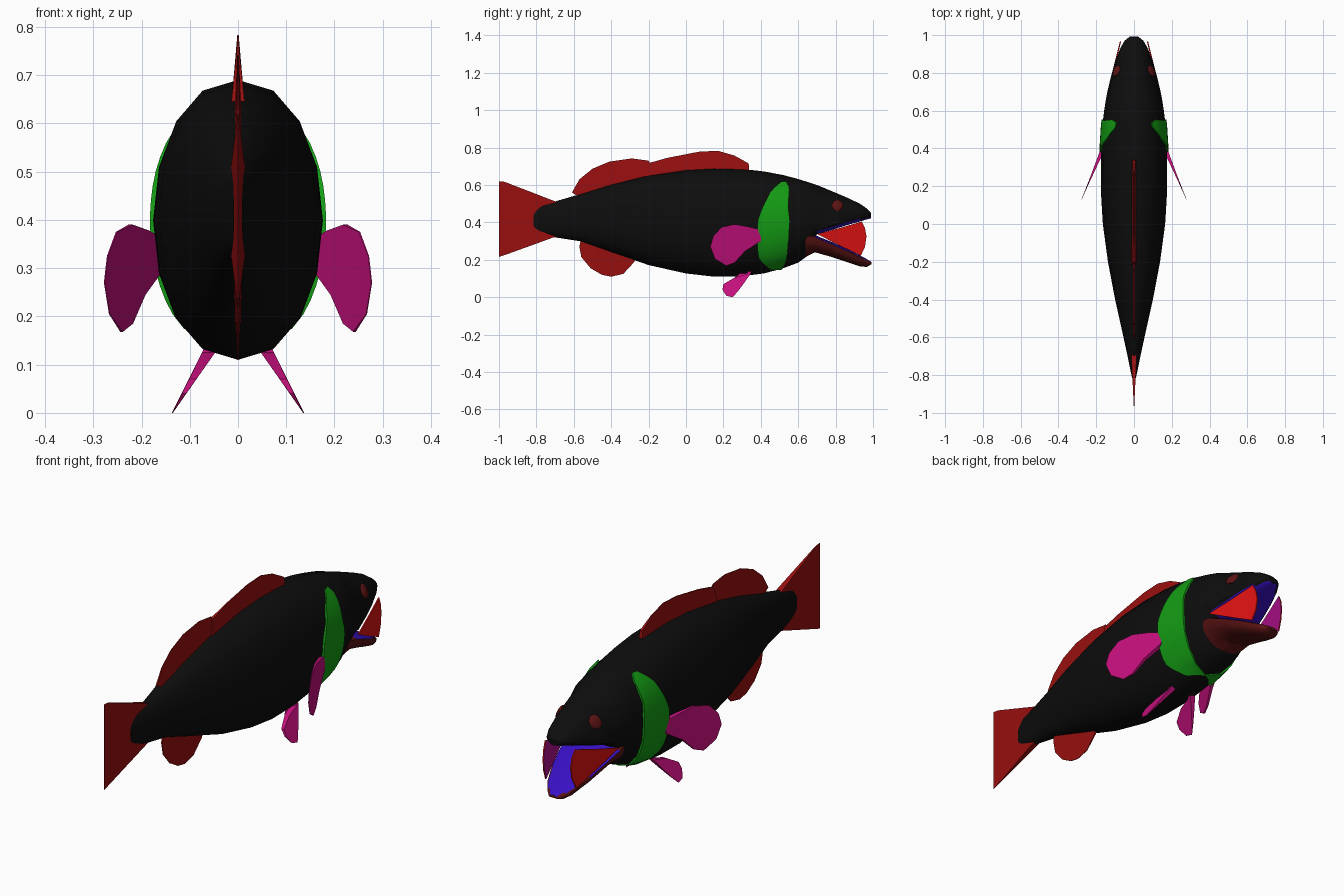
import bpy, bmesh, math

cube = bpy.data.objects.get("Cube")
if cube:
    bpy.data.objects.remove(cube)


def material(name, r, g, b):
    m = bpy.data.materials.new(name)
    m.use_nodes = True
    m.diffuse_color = (r, g, b, 1)
    bsdf = m.node_tree.nodes["Principled BSDF"]
    bsdf.inputs["Base Color"].default_value = (r, g, b, 1)
    bsdf.inputs["Roughness"].default_value = 0.7
    return m


BLACK = material("black skin", .004, .004, .004)
RED = material("fin red", .32, .005, .005)
GREEN = material("gill green", .007, .33, .007)
PINK = material("fin magenta", .55, .005, .2)
BRIGHT = material("cheek red", .72, .006, .006)
BLUE = material("mouth blue", .04, .005, .55)
PURPLE = material("inner cheek magenta", .45, .006, .28)
MAROON = material("dark maroon", .11, .007, .007)


def finish(name, bm, mats, rule=None, angle=40):
    """Turn a bmesh into a named object, with materials chosen by rule."""
    bmesh.ops.recalc_face_normals(bm, faces=bm.faces)
    bm.normal_update()
    if rule:
        for f in bm.faces:
            f.material_index = rule(f)
    mesh = bpy.data.meshes.new(name)
    bm.to_mesh(mesh)
    bm.free()
    for m in mats:
        mesh.materials.append(m)
    ob = bpy.data.objects.new(name, mesh)
    bpy.context.collection.objects.link(ob)
    bpy.ops.object.select_all(action='DESELECT')
    ob.select_set(True)
    bpy.context.view_layer.objects.active = ob
    bpy.ops.object.shade_smooth_by_angle(angle=math.radians(angle))
    return ob


def loft(bm, rows, sides=16):
    """Skin oval sections given as y, half width, top, bottom, middle."""
    rings = []
    for y, w, top, low, mid in rows:
        ring = []
        for i in range(sides):
            a = 2 * math.pi * i / sides
            s, c = math.sin(a), math.cos(a)
            x = math.copysign(abs(s) ** .9, s) * w
            ring.append(bm.verts.new((x, y, mid + c * (top - mid if c > 0 else mid - low))))
        rings.append(ring)
    for a, b in zip(rings, rings[1:]):
        for i in range(sides):
            j = (i + 1) % sides
            bm.faces.new((a[i], a[j], b[j], b[i]))
    bm.faces.new(rings[0])
    bm.faces.new(rings[-1])


def lerp_rows(rows, t):
    """Interpolate table rows on their first column."""
    rows = sorted(rows)
    for a, b in zip(rows, rows[1:]):
        if t <= b[0]:
            k = (t - a[0]) / (b[0] - a[0])
            return [p + (q - p) * k for p, q in zip(a, b)]
    return rows[-1]


def blade(name, outline, place, thick, mats, rule=None):
    """Thin plate over a y-z outline; place gives x, thick gives half thickness."""
    bm = bmesh.new()
    sides = []
    for s in (1, -1):
        sides.append([bm.verts.new((place(y, z) + s * thick(y, z), y, z)) for y, z in outline])
    a, b = sides
    bm.faces.new(a)
    bm.faces.new(b[::-1])
    for i in range(len(a)):
        j = (i + 1) % len(a)
        bm.faces.new((a[i], b[i], b[j], a[j]))
    bmesh.ops.triangulate(bm, faces=[f for f in bm.faces if len(f.verts) > 4])
    return finish(name, bm, mats, rule)


# Body with the upper head; the mouth roof is the flat underside of the snout
trunk = [(-.815, .010, .465, .355), (-.78, .018, .495, .34), (-.7, .034, .512, .32),
         (-.57, .062, .55, .3), (-.4, .1, .603, .24), (-.2, .138, .653, .172),
         (0, .165, .682, .127), (.15, .174, .69, .11), (.3, .176, .686, .112),
         (.42, .174, .672, .128), (.52, .168, .653, .155), (.6, .158, .632, .185),
         (.67, .147, .61, .235)]
body_rows = [(y, w, t, b, (t + b) / 2) for y, w, t, b in trunk]
snout = [(.7, .141, .6, .338), (.78, .122, .567, .36), (.86, .1, .533, .385),
         (.93, .073, .5, .405), (.97, .05, .472, .417), (.99, .025, .45, .422)]
body_rows += [(y, w, t, b, b + .025) for y, w, t, b in snout]
bm = bmesh.new()
loft(bm, body_rows)
finish("body", bm, [BLACK, BLUE],
       lambda f: int(f.calc_center_median().y > .69 and f.normal.z < -.8))

# Lower jaw, with the mouth floor on its upper side
jaw = [(.64, .13, .34, .215), (.69, .138, .332, .24), (.78, .12, .295, .215),
       (.86, .1, .258, .188), (.93, .073, .224, .165), (.965, .05, .205, .162),
       (.992, .022, .188, .176)]
bm = bmesh.new()
loft(bm, [(y, w, t, b, t - .012) for y, w, t, b in jaw])
finish("lower_jaw", bm, [MAROON, BLUE],
       lambda f: int(f.calc_center_median().y > .69 and f.normal.z > .7))

# Unpaired fins, thick at the body and sharp at the rim
front_dorsal = [(-.22, .63), (-.2, .717), (-.1, .745), (.07, .778), (.17, .783),
                (.26, .757), (.335, .715), (.34, .66)]
rear_dorsal = [(-.56, .53), (-.61, .56), (-.57, .63), (-.5, .687), (-.41, .725),
               (-.29, .742), (-.2, .73), (-.17, .66), (-.2, .63), (-.4, .58)]
anal = [(-.56, .32), (-.57, .27), (-.56, .215), (-.51, .155), (-.45, .12), (-.4, .11),
        (-.335, .125), (-.275, .19), (-.27, .23), (-.4, .27)]
tail = [(-.68, .505), (-.97, .617), (-1, .62), (-1, .215), (-.97, .225), (-.68, .33),
        (-.66, .42)]


def centre(y, z):
    return 0


blade("front_dorsal_fin", front_dorsal, centre, lambda y, z: max(.0015, .1 * (.78 - z)), [RED])
blade("rear_dorsal_fin", rear_dorsal, centre,
      lambda y, z: max(.0015, .09 * (lerp_rows(trunk, y)[2] + .06 - z)), [RED])
blade("anal_fin", anal, centre,
      lambda y, z: max(.0015, .09 * (z - lerp_rows(trunk, y)[3] + .06)), [RED])
blade("tail_fin", tail, centre, lambda y, z: max(.001, .05 * (y + .98)), [RED])

pectoral = [(.4, .36), (.33, .378), (.26, .39), (.19, .375), (.145, .325), (.13, .27),
            (.155, .205), (.215, .168), (.26, .185), (.315, .245), (.4, .3)]
pelvic = [(.33, .16), (.33, .125), (.26, .105), (.2, .07), (.195, .04), (.215, .008),
          (.25, 0), (.28, .035), (.31, .075), (.345, .125), (.36, .16)][::-1]
cheek = [(.7, .338), (.83, .372), (.94, .405), (.957, .37), (.965, .325), (.957, .27),
         (.935, .222), (.83, .272)]
# Gill cover edges: height, rear y, front y
gill = [(.15, .455, .51), (.165, .43, .525), (.215, .385, .54), (.33, .38, .55),
        (.42, .385, .555), (.48, .41, .545), (.56, .45, .552), (.6, .49, .552),
        (.615, .51, .535)]

for side, label in ((1, "left"), (-1, "right")):
    # Paired fins
    blade(label + "_pectoral_fin", pectoral, lambda y, z: side * (.172 + .42 * (.38 - y)),
          lambda y, z: max(.001, .05 * (y - .16)), [PINK])
    blade(label + "_pelvic_fin", pelvic, lambda y, z: side * (.058 + .6 * (.13 - z)),
          lambda y, z: max(.001, .11 * z), [PINK])

    # Cheek skin stretched between the jaws
    blade(label + "_cheek", cheek, lambda y, z: side * (.138 - .25 * (y - .7)),
          lambda y, z: .003, [BRIGHT, PURPLE], lambda f: int(f.normal.x * side < -.3))

    # Gill cover wrapped over the body
    bm = bmesh.new()
    grid = []
    for i in range(17):
        z, back, front = lerp_rows(gill, .15 + .465 * i / 16)
        line = []
        for j in range(6):
            y = back + (front - back) * j / 5
            _, w, top, low, mid = lerp_rows(body_rows, y)
            u = (z - mid) / (top - mid)
            x = w * max(0, 1 - u * u) ** .45
            line.append(bm.verts.new((side * x * 1.045, y, mid + (z - mid) * 1.02)))
        grid.append(line)
    for a, b in zip(grid, grid[1:]):
        for j in range(5):
            bm.faces.new((a[j], a[j + 1], b[j + 1], b[j]))
    rim = bmesh.ops.extrude_face_region(bm, geom=bm.faces[:])
    for v in rim["geom"]:
        if isinstance(v, bmesh.types.BMVert):
            v.co.x *= .9
            v.co.z += (.4 - v.co.z) * .06
    finish(label + "_gill_cover", bm, [GREEN])

    # Eye, a shallow dome lying on the head
    _, w, top, low, mid = lerp_rows(body_rows, .81)
    slope = (.49 - mid) / (top - mid)
    bm = bmesh.new()
    bmesh.ops.create_uvsphere(bm, u_segments=16, v_segments=8, radius=.03)
    for v in bm.verts:
        v.co.x = v.co.x * .4 + side * (w * (1 - slope ** 2) ** .45 - .45 * v.co.z
                                       * side * side)
        v.co.x -= side * .3 * v.co.y if side > 0 else -.3 * v.co.y
        if side < 0:
            v.co.x += 0
        v.co.y += .81
        v.co.z += .49
    finish(label + "_eye", bm, [MAROON])
